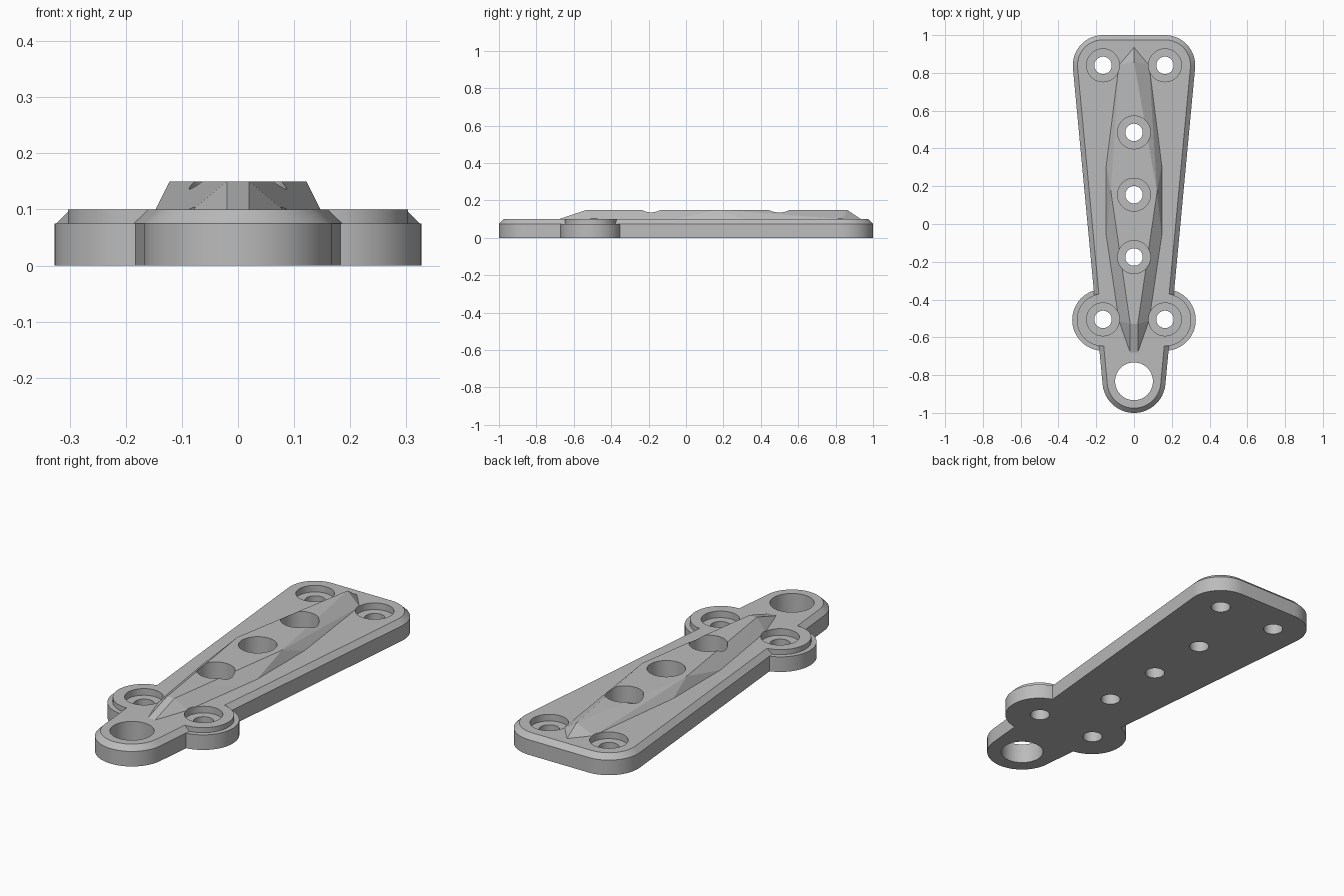
import bpy, bmesh
from math import cos, sin, tau, radians

cube = bpy.data.objects.get("Cube")
if cube:
    bpy.data.objects.remove(cube, do_unlink=True)

SIDES = 64
CHAMFER = 0.025
EDGE_Z, TOP_Z, RIDGE_Z, SEAT_Z = 0.075, 0.1, 0.15, 0.067

grey = bpy.data.materials.new("plain grey")
grey.use_nodes = True
grey.diffuse_color = (0.5, 0.5, 0.5, 1)
grey.node_tree.nodes["Principled BSDF"].inputs["Base Color"].default_value = (0.5, 0.5, 0.5, 1)


def circle(x, y, r, z):
    return [(x + r * cos(tau * i / SIDES), y + r * sin(tau * i / SIDES), z) for i in range(SIDES)]


def hull(name, points):
    """Convex solid wrapped around the points, with flat areas merged."""
    bm = bmesh.new()
    for p in points:
        bm.verts.new(p)
    res = bmesh.ops.convex_hull(bm, input=bm.verts[:])
    loose = [v for v in bm.verts if not v.link_faces]
    bmesh.ops.delete(bm, geom=loose, context='VERTS')
    bmesh.ops.dissolve_limit(bm, angle_limit=radians(0.5), verts=bm.verts[:], edges=bm.edges[:])
    bmesh.ops.recalc_face_normals(bm, faces=bm.faces[:])
    mesh = bpy.data.meshes.new(name)
    bm.to_mesh(mesh)
    bm.free()
    mesh.materials.append(grey)
    obj = bpy.data.objects.new(name, mesh)
    bpy.context.collection.objects.link(obj)
    return obj


def disc(name, x, y, r, z0, z1):
    return hull(name, circle(x, y, r, z0) + circle(x, y, r, z1))


def combine(target, other, operation):
    mod = target.modifiers.new(other.name, 'BOOLEAN')
    mod.operation = operation
    mod.solver = 'EXACT'
    mod.object = other
    other.hide_render = True
    bpy.context.view_layer.objects.active = target
    bpy.ops.object.modifier_apply(modifier=mod.name)
    bpy.data.objects.remove(other, do_unlink=True)


# Tapered plate with a chamfered upper rim
corners = [(-0.164, 0.84, 0.16), (0.164, 0.84, 0.16), (0, -0.833, 0.167)]
points = []
for x, y, r in corners:
    points += circle(x, y, r, 0) + circle(x, y, r, EDGE_Z) + circle(x, y, r - CHAMFER, TOP_Z)
plate = hull("mounting_plate", points)

# Stepped side lobes
for s in (-1, 1):
    combine(plate, disc("lobe", s * 0.164, -0.508, 0.163, 0, EDGE_Z), 'UNION')
    combine(plate, disc("lobe_collar", s * 0.164, -0.508, 0.139, 0.02, TOP_Z), 'UNION')

# Faceted central ridge, slightly sunk into the plate
base = [(0, 0.935), (0.08, 0.84), (0.147, 0.31), (0.147, -0.06), (0.08, -0.51), (0.02, -0.68)]
crest = [(0, 0.86), (0.122, 0.17), (0.02, -0.53)]
points = []
for s in (-1, 1):
    points += [(s * x, y, z) for x, y in base for z in (TOP_Z - 0.02, TOP_Z)]
    points += [(s * x, y, RIDGE_Z) for x, y in crest]
points = list(dict.fromkeys((x + 0.0, y, z) for x, y, z in points))
combine(plate, hull("ridge", points), 'UNION')

# Counterbored screw holes
screws = [(s * 0.164, y) for s in (-1, 1) for y in (0.84, -0.505)]
screws += [(0, y) for y in (0.485, 0.155, -0.175)]
for x, y in screws:
    combine(plate, disc("counterbore", x, y, 0.087, SEAT_Z, 0.3), 'DIFFERENCE')
    combine(plate, disc("screw_hole", x, y, 0.046, -0.1, 0.3), 'DIFFERENCE')

# Large end hole
combine(plate, disc("end_hole", 0, -0.833, 0.1, -0.1, 0.3), 'DIFFERENCE')

bpy.ops.object.select_all(action='DESELECT')
plate.select_set(True)
bpy.context.view_layer.objects.active = plate
bpy.ops.object.shade_smooth_by_angle(angle=radians(8))
